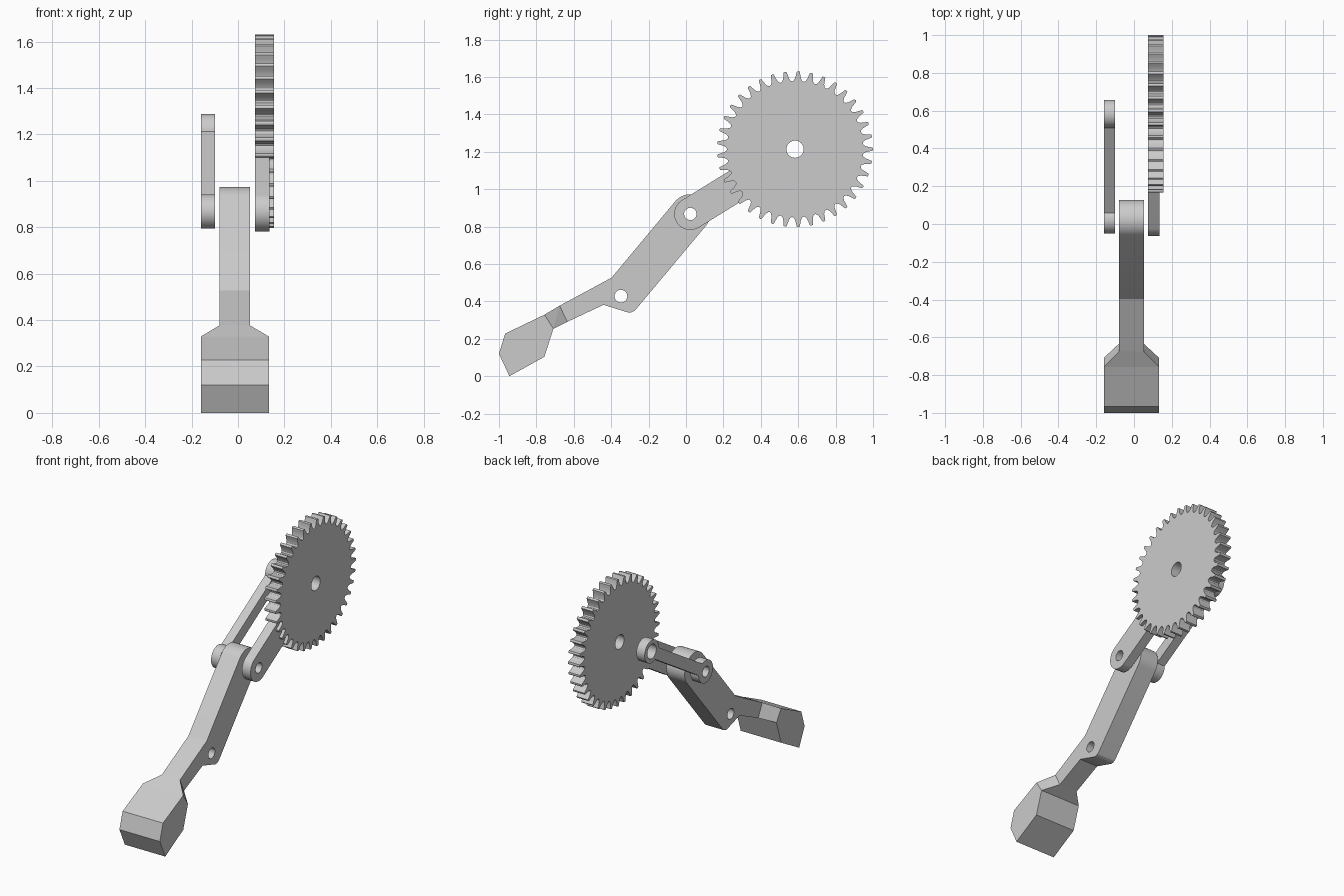
import bpy, bmesh
from math import sin, cos, asin, atan2, hypot, pi, radians
from mathutils import Vector

old = bpy.data.objects.get("Cube")
if old:
    bpy.data.objects.remove(old, do_unlink=True)

grey = bpy.data.materials.new("plain grey")
grey.use_nodes = True
grey.diffuse_color = (0.6, 0.6, 0.6, 1)
grey.node_tree.nodes["Principled BSDF"].inputs["Base Color"].default_value = (0.6, 0.6, 0.6, 1)

# Joint centres as (y, z)
KNEE = (-0.348, 0.428)
ELBOW = (0.023, 0.868)
HUB = (0.583, 1.214)
AXIS = atan2(HUB[1] - ELBOW[1], HUB[0] - ELBOW[0])
REACH = hypot(HUB[0] - ELBOW[0], HUB[1] - ELBOW[1])


def arc(centre, r, a0, a1, n=32):
    return [(centre[0] + r * cos(a0 + (a1 - a0) * i / n),
             centre[1] + r * sin(a0 + (a1 - a0) * i / n)) for i in range(n + 1)]


def add_object(name, bm):
    bmesh.ops.recalc_face_normals(bm, faces=bm.faces)
    mesh = bpy.data.meshes.new(name)
    bm.to_mesh(mesh)
    bm.free()
    mesh.materials.append(grey)
    ob = bpy.data.objects.new(name, mesh)
    bpy.context.collection.objects.link(ob)
    return ob


def plate(name, outline, x0, x1, holes=()):
    """Extrude a (y, z) outline along x and drill round holes through it."""
    bm = bmesh.new()
    face = bm.faces.new([bm.verts.new((x0, y, z)) for y, z in outline])
    new = bmesh.ops.extrude_face_region(bm, geom=[face])["geom"]
    bmesh.ops.translate(bm, vec=(x1 - x0, 0, 0),
                        verts=[v for v in new if isinstance(v, bmesh.types.BMVert)])
    ob = add_object(name, bm)
    for centre, r in holes:
        cutter = plate("hole_cutter", arc(centre, r, 0, 2 * pi, 40)[:-1], x0 - 0.1, x1 + 0.1)
        cutter.hide_render = True
        bpy.context.view_layer.objects.active = ob
        mod = ob.modifiers.new("hole", "BOOLEAN")
        mod.operation, mod.solver, mod.object = "DIFFERENCE", "EXACT", cutter
        bpy.ops.object.modifier_apply(modifier=mod.name)
        bpy.data.objects.remove(cutter, do_unlink=True)
    bpy.ops.object.select_all(action="DESELECT")
    ob.select_set(True)
    bpy.context.view_layer.objects.active = ob
    bpy.ops.object.shade_smooth_by_angle(angle=radians(20))
    return ob


def along_axis(points):
    """Move local points from the elbow frame onto the elbow-hub line."""
    c, s = cos(AXIS), sin(AXIS)
    return [(ELBOW[0] + c * u - s * v, ELBOW[1] + s * u + c * v) for u, v in points]


# Bent lower limb with a rounded elbow end
BAR = (-0.08, 0.052)
FOOT = (-0.16, 0.133)
limb = arc(ELBOW, 0.105, radians(-40.4), radians(139.6))
limb += [(-0.398, 0.527), (-0.676, 0.377), (-0.634, 0.291), (-0.441, 0.382),
         (-0.31, 0.341), (-0.295, 0.341), (-0.28, 0.347), (-0.265, 0.361)]
plate("lower_limb", limb, *BAR, holes=[(KNEE, 0.034), (ELBOW, 0.034)])

# Wide foot block and the flare that joins it to the limb
foot = [(-0.757, 0.329), (-0.967, 0.228), (-1, 0.12), (-0.944, 0),
        (-0.757, 0.104), (-0.709, 0.254)]
plate("foot", foot, *FOOT)
bm = bmesh.new()
for xs, ends in ((BAR, [(-0.676, 0.377), (-0.634, 0.291)]), (FOOT, [foot[0], foot[-1]])):
    for x in xs:
        for y, z in ends:
            bm.verts.new((x, y, z))
bmesh.ops.convex_hull(bm, input=bm.verts)
bmesh.ops.dissolve_limit(bm, angle_limit=0.02, verts=bm.verts, edges=bm.edges)
add_object("foot_flare", bm)

# Gear arm, rounded at the elbow and running into the gear
arm = arc((0, 0), 0.086, pi / 2, 3 * pi / 2) + [(0.34, -0.086), (0.34, 0.086)]
plate("gear_arm", along_axis(arm), 0.073, 0.135, holes=[(ELBOW, 0.033)])

# Gear wheel
TEETH = 37
tooth = [(-0.5, 0.363), (-0.36, 0.367), (-0.24, 0.38), (-0.17, 0.398), (-0.11, 0.415),
         (0, 0.417), (0.11, 0.415), (0.17, 0.398), (0.24, 0.38), (0.36, 0.367)]
gear = []
for i in range(TEETH):
    for f, r in tooth:
        a = 2 * pi * (i + f) / TEETH
        gear.append((HUB[0] + r * cos(a), HUB[1] + r * sin(a)))
plate("gear_wheel", gear, 0.073, 0.156, holes=[(HUB, 0.046)])

# Slim link with a ring at each end
ring, half = 0.074, 0.037
t = asin(half / ring)
link = arc((0, 0), ring, t, 2 * pi - t) + arc((REACH, 0), ring, t - pi, pi - t)
plate("side_link", along_axis(link), -0.16, -0.1, holes=[(ELBOW, 0.034), (HUB, 0.047)])
